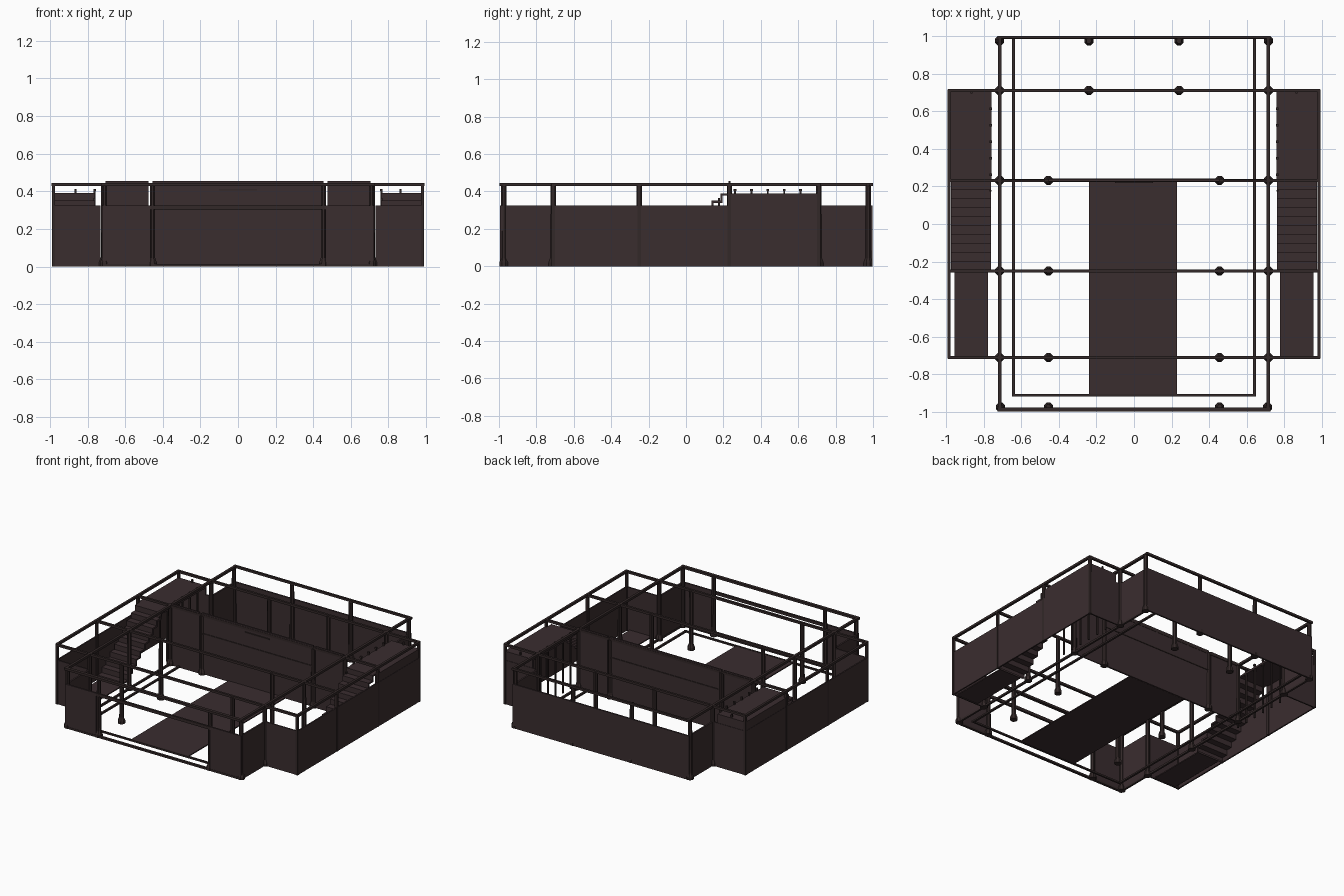
import bpy, bmesh, math

if "Cube" in bpy.data.objects:
    bpy.data.objects.remove(bpy.data.objects["Cube"])

def mat(name, rgb):
    m = bpy.data.materials.new(name)
    m.diffuse_color = (*rgb, 1)
    m.use_nodes = True
    m.node_tree.nodes["Principled BSDF"].inputs["Base Color"].default_value = m.diffuse_color
    return m

BROWN = mat("dark_brown", (0.042, 0.026, 0.028))
TRIM = mat("deep_brown_trim", (0.032, 0.021, 0.021))

def make(name, bm, m):
    bmesh.ops.recalc_face_normals(bm, faces=bm.faces[:])
    me = bpy.data.meshes.new(name)
    bm.to_mesh(me)
    bm.free()
    me.materials.append(m)
    ob = bpy.data.objects.new(name, me)
    bpy.context.collection.objects.link(ob)
    return ob

def box(name, x0, x1, y0, y1, z0, z1, m=BROWN):
    bm = bmesh.new()
    bmesh.ops.create_cube(bm, size=1)
    for v in bm.verts:
        v.co.x = x0 + (v.co.x + 0.5) * (x1 - x0)
        v.co.y = y0 + (v.co.y + 0.5) * (y1 - y0)
        v.co.z = z0 + (v.co.z + 0.5) * (z1 - z0)
    return make(name, bm, m)

def sides(name, x0, x1, *rest):
    # the same box on the right and the left
    box("right_" + name, x0, x1, *rest)
    box("left_" + name, -x1, -x0, *rest)

def column(name, x, y):
    # eight-sided column with a flared foot
    bm = bmesh.new()
    rings = []
    for r, z in ((0.026, 0.0), (0.026, 0.02), (0.016, 0.045), (0.015, 0.435)):
        rings.append([bm.verts.new((x + r * math.cos((i + .5) * math.pi / 4),
                                    y + r * math.sin((i + .5) * math.pi / 4), z)) for i in range(8)])
    for a, b in zip(rings, rings[1:]):
        for i in range(8):
            bm.faces.new((a[i], a[(i + 1) % 8], b[(i + 1) % 8], b[i]))
    bm.faces.new(rings[0])
    bm.faces.new(rings[-1])
    make(name, bm, TRIM)

def stairs(name, x0, x1, y0, y1, z1, n=10):
    # zigzag sheet of steps with thickness
    dy, dz, t = (y1 - y0) / n, z1 / n, 0.012
    top = []
    for i in range(n):
        top += [(y0 + i * dy, i * dz), (y0 + i * dy, (i + 1) * dz)]
    top.append((y1, z1))
    low = [(y + t, max(z - t, 0)) for y, z in top]
    bm = bmesh.new()
    rows = [[bm.verts.new((x, y, z)) for y, z in pts] for x in (x0, x1) for pts in (top, low)]
    a, b, c, d = rows
    for i in range(len(top) - 1):
        for p, q in ((a, c), (b, d), (a, b), (c, d)):
            bm.faces.new((p[i], p[i + 1], q[i + 1], q[i]))
    make(name, bm, BROWN)

# columns
for y in (-0.71, -0.25, 0.232):
    for x in (-0.715, -0.455, 0.455, 0.715):
        column("hall_column", x, y)
for y in (0.71, 0.974):
    for x in (-0.715, -0.24, 0.24, 0.715):
        column("rear_column", x, y)
for x in (-0.71, -0.455, 0.455, 0.71):
    column("front_column", x, -0.974)

# roof beams
ZB, ZT = 0.428, 0.445
for y in (-0.71, -0.25, 0.232, 0.71):
    box("cross_beam", -0.99, 0.99, y - 0.008, y + 0.008, ZB, ZT, TRIM)
box("front_beam", -0.725, 0.725, -0.998, -0.975, ZB, ZT, TRIM)
box("rear_beam", -0.725, 0.725, 0.985, 1.0, ZB, ZT, TRIM)
sides("side_beam", 0.705, 0.723, -0.995, 1.0, ZB, ZT, TRIM)
sides("wing_beam", 0.975, 0.992, -0.715, 0.715, ZB, ZT, TRIM)

# outer walls
H = 0.325
box("rear_wall", -0.72, 0.72, 0.984, 0.996, 0.0, H)
sides("front_wall", 0.465, 0.72, -0.994, -0.982, 0.0, H)
sides("front_side_wall", 0.71, 0.722, -0.99, -0.71, 0.0, H)
sides("rear_side_wall", 0.71, 0.722, 0.71, 0.99, 0.0, H)
sides("wing_wall", 0.978, 0.988, -0.71, 0.71, 0.0, H)
for y in (-0.71, 0.71):
    sides("wing_end_wall", 0.73, 0.985, y - 0.005, y + 0.005, 0.0, H)
for y in (-0.71, -0.25, 0.232, 0.71):
    sides("wing_post", 0.972, 0.99, y - 0.009, y + 0.009, 0.0, ZT, TRIM)
box("front_lintel", -0.47, 0.47, -0.994, -0.98, 0.303, H, TRIM)

# partition wall with upper band and small plate
box("partition_wall", -0.455, 0.455, 0.226, 0.238, 0.005, 0.455)
box("partition_rail", -0.45, 0.45, 0.222, 0.242, 0.30, 0.308, TRIM)
box("partition_plate", -0.1, 0.1, 0.219, 0.227, 0.404, 0.412, TRIM)
sides("partition_side_panel", 0.475, 0.705, 0.228, 0.236, 0.0, 0.455)

# floor strip and floor frame
box("floor_strip", -0.238, 0.228, -0.915, 0.23, 0.004, 0.012)
box("floor_frame_front", -0.65, 0.65, -0.918, -0.905, 0.002, 0.014, TRIM)
sides("floor_frame_side", 0.633, 0.648, -0.918, 0.985, 0.002, 0.014, TRIM)
box("front_sill", -0.72, 0.72, -0.996, -0.978, 0.0, 0.014, TRIM)
sides("hall_sill", 0.708, 0.722, -0.99, 0.99, 0.0, 0.014, TRIM)

# wing floors, landings and skirts
sides("wing_floor", 0.775, 0.955, -0.71, -0.25, 0.004, 0.012)
sides("landing", 0.757, 0.985, 0.23, 0.712, 0.375, 0.39)
sides("landing_skirt", 0.976, 0.986, 0.23, 0.71, H, 0.39)
sides("landing_end_skirt", 0.757, 0.985, 0.702, 0.712, H, 0.39)
for s, side in ((1, "right"), (-1, "left")):
    stairs(side + "_stairs", s * 0.76, s * 0.972, -0.25, 0.232, 0.39)

# landing posts
for y in (0.262, 0.35, 0.437, 0.525, 0.612):
    sides("landing_post", 0.757, 0.767, y - 0.005, y + 0.005, 0.0, 0.402, TRIM)
    sides("landing_post_cap", 0.755, 0.769, y - 0.007, y + 0.007, 0.402, 0.413, TRIM)
sides("end_post", 0.859, 0.869, 0.695, 0.705, 0.39, 0.412, TRIM)
sides("stair_post", 0.757, 0.767, 0.172, 0.182, 0.0, 0.365, TRIM)
